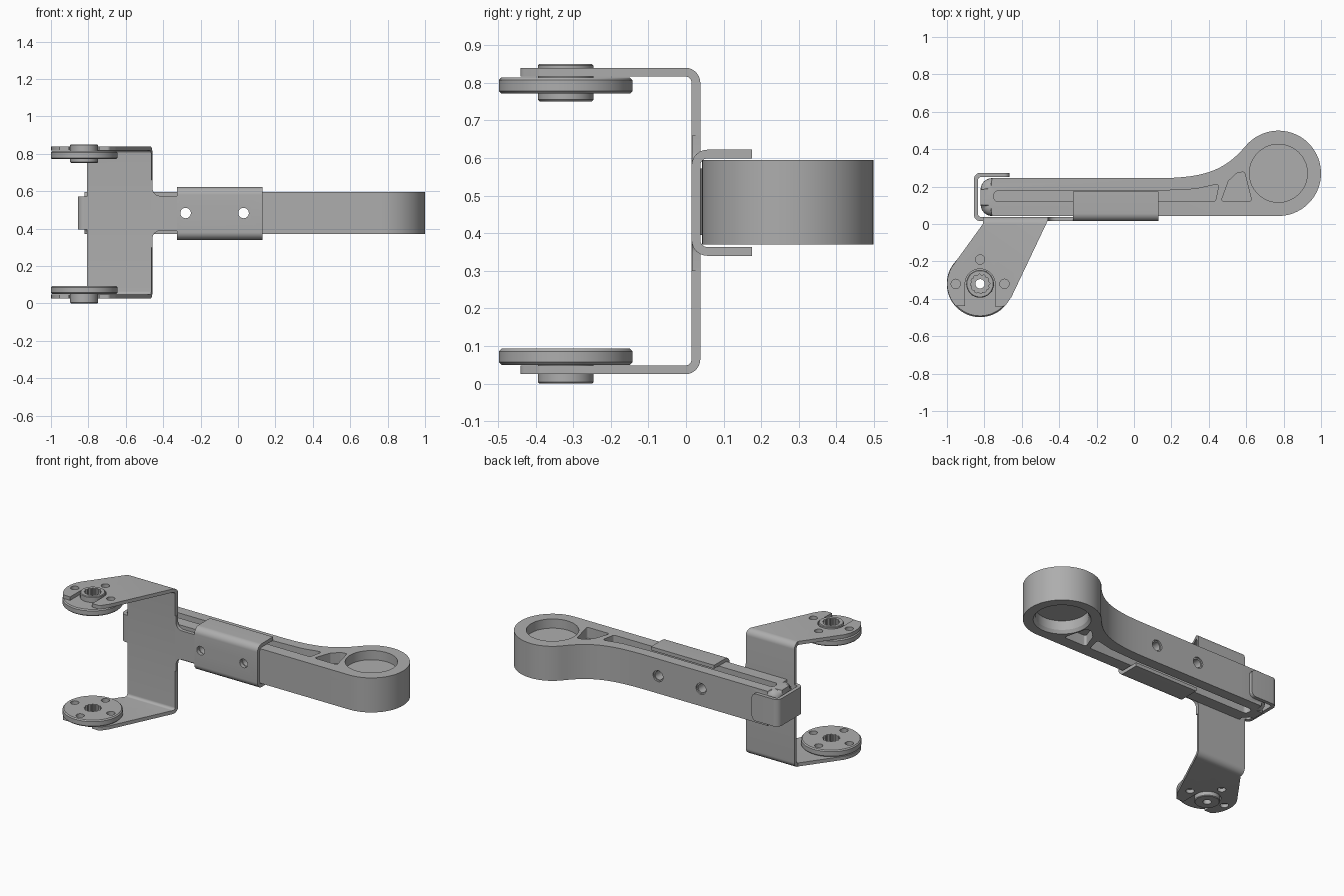
import bpy, bmesh
from math import cos, sin, pi, radians, tan
from mathutils import Vector
from mathutils.geometry import interpolate_bezier

cube = bpy.data.objects.get("Cube")
if cube:
    bpy.data.objects.remove(cube, do_unlink=True)

grey = bpy.data.materials.new("plain grey")
grey.use_nodes = True
grey.diffuse_color = (0.42, 0.42, 0.42, 1)
grey.node_tree.nodes["Principled BSDF"].inputs["Base Color"].default_value = (0.42, 0.42, 0.42, 1)
parts = []


# ---- helpers ----
def arc(cx, cy, r, a0=0, a1=360, n=32):
    """Points on an arc; a full circle leaves out the repeated end point."""
    last = n if abs(a1 - a0) == 360 else n + 1
    angles = [radians(a0 + (a1 - a0) * i / n) for i in range(last)]
    return [(cx + r * cos(a), cy + r * sin(a)) for a in angles]


def rounded(points, r, closed=True, n=6):
    """Round the corners of a 2D outline; a third value sets a corner's own radius."""
    out = []
    for i, p in enumerate(points):
        v = Vector(p[:2])
        rad = p[2] if len(p) > 2 else r
        if rad == 0 or (not closed and i in (0, len(points) - 1)):
            out.append(tuple(v))
            continue
        a = (Vector(points[i - 1][:2]) - v).normalized()
        b = (Vector(points[(i + 1) % len(points)][:2]) - v).normalized()
        half = a.angle(b) / 2
        start, end = v + a * rad / tan(half), v + b * rad / tan(half)
        centre = v + (a + b).normalized() * rad / sin(half)
        for k in range(n + 1):
            d = start.lerp(end, k / n) - centre
            out.append(tuple(centre + d.normalized() * rad))
    return out


def ribbon(path, thickness, r):
    """Outline of bent sheet metal following a centre path."""
    pts = [Vector(p) for p in rounded(path, r, closed=False)]
    left, right = [], []
    for i, p in enumerate(pts):
        d0 = (p - pts[i - 1]).normalized() if i else (pts[1] - p).normalized()
        d1 = (pts[i + 1] - p).normalized() if i < len(pts) - 1 else d0
        d = (d0 + d1).normalized()
        side = Vector((-d.y, d.x)) * thickness / 2 / d.dot(d0)
        left.append(tuple(p + side))
        right.append(tuple(p - side))
    return left + right[::-1]


def finish(name, bm):
    bmesh.ops.recalc_face_normals(bm, faces=bm.faces)
    mesh = bpy.data.meshes.new(name)
    bm.to_mesh(mesh)
    bm.free()
    mesh.materials.append(grey)
    obj = bpy.data.objects.new(name, mesh)
    bpy.context.collection.objects.link(obj)
    return obj


def prism(name, outline, axis, lo, hi, bevel=0, pick=None, top_outline=None, segments=5):
    """Extrude an outline along an axis, optionally bevelling picked edges."""
    place = {"x": lambda u, v, w: (w, u, v), "y": lambda u, v, w: (u, w, v),
             "z": lambda u, v, w: (u, v, w)}[axis]
    bm = bmesh.new()
    a = [bm.verts.new(place(u, v, lo)) for u, v in outline]
    b = [bm.verts.new(place(u, v, hi)) for u, v in (top_outline or outline)]
    bm.faces.new(a)
    bm.faces.new(b)
    for i in range(len(a)):
        j = (i + 1) % len(a)
        bm.faces.new((a[i], a[j], b[j], b[i]))
    if bevel:
        edges = [e for e in bm.edges if pick(e.verts[0].co, e.verts[1].co)]
        bmesh.ops.bevel(bm, geom=edges, offset=bevel, segments=segments, profile=0.5,
                        affect="EDGES", clamp_overlap=True)
    return finish(name, bm)


def lathe(name, profile, cx, cy, n=64):
    """Revolve a closed (radius, height) profile round a vertical axis."""
    bm = bmesh.new()
    rings = [[bm.verts.new((x, y, z)) for x, y in arc(cx, cy, r, n=n)] for r, z in profile]
    for i, ring in enumerate(rings):
        prev = rings[i - 1]
        for k in range(n):
            m = (k + 1) % n
            bm.faces.new((prev[k], prev[m], ring[m], ring[k]))
    return finish(name, bm)


def boolean(obj, cutters, operation="DIFFERENCE"):
    for cutter in cutters:
        mod = obj.modifiers.new("cut", "BOOLEAN")
        mod.operation, mod.solver, mod.object = operation, "EXACT", cutter
        bpy.context.view_layer.objects.active = obj
        bpy.ops.object.modifier_apply(modifier=mod.name)
        bpy.data.objects.remove(cutter, do_unlink=True)


def bolt_holes(lo, hi, radius=0.028):
    return [prism("cutter", arc(x, 0.483, radius, n=24), "y", lo, hi) for x in (-0.28, 0.03)]


# ---- handle arm with a round end ----
ZL, ZH = 0.37, 0.595
RX, RY, RR = 0.772, 0.271, 0.228
ring = arc(RX, RY, RR, 140, -90, 44)
neck = interpolate_bezier(Vector((0.12, 0.245)), Vector((0.38, 0.245)),
                          Vector((0.486, 0.287)), Vector(ring[0]), 16)
left_end = rounded([(-0.6, 0.043, 0), (-0.82, 0.043), (-0.82, 0.245), (-0.6, 0.245, 0)], 0.06)
outline = left_end + [(p.x, p.y) for p in neck[:-1]] + ring
arm = prism("handle_arm", outline, "z", ZL, ZH, 0.045, lambda p, q: abs(p.z - q.z) < 1e-5)

slot = rounded([(-0.75, 0.12), (0.435, 0.12, 0.012), (0.455, 0.215, 0.012),
                (0.33, 0.187, 0), (0.12, 0.177, 0), (-0.75, 0.177)], 0.024)
window = rounded([(0.465, 0.12), (0.63, 0.12), (0.59, 0.28), (0.55, 0.272), (0.505, 0.23)], 0.012)
cuts = []
for shape in (slot, window):
    for lo, hi in ((ZL - 0.02, ZL + 0.07), (ZH - 0.07, ZH + 0.02)):
        cuts.append(prism("cutter", shape, "z", lo, hi))
well = arc(RX, RY, 0.155, n=56)
cuts.append(prism("cutter", well, "z", ZH - 0.06, ZH + 0.02))
cuts.append(prism("cutter", well, "z", ZL - 0.02, ZL + 0.08))
cuts.append(prism("cutter", arc(RX, RY, 0.175, n=56), "z", ZL - 0.01, ZL + 0.02, top_outline=well))
cuts += bolt_holes(-0.1, 0.4) + bolt_holes(0.235, 0.41, 0.036)
boolean(arm, cuts)
parts.append(arm)

# ---- main bracket: bent sheet trimmed to the plan shape ----
HX, HY = -0.823, -0.32
T = 0.023
section = ribbon([(-0.6, 0.8285), (0.0265, 0.8285), (0.0265, 0.0365), (-0.6, 0.0365)], T, 0.028)
bracket = prism("main_bracket", section, "x", -1.1, -0.4)
plan = [(-0.457, 0.06), (-0.808, 0.06), (-0.808, 0.0)] + arc(HX, HY, 0.176, 149, 222, 14)
plan += rounded([(-0.84, -0.44, 0), (-0.69, -0.44), (-0.655, -0.39), (-0.465, 0.01, 0),
                 (-0.457, 0.04, 0)], 0.02)
boolean(bracket, [prism("cutter", plan, "z", -0.2, 1.1)], "INTERSECT")
fork = arc(HX, HY, 0.08, 0, 180, 20) + [(HX - 0.08, -0.7), (HX + 0.08, -0.7)]
screw_spots = [(HX - 0.13, HY), (HX + 0.13, HY), (HX, HY + 0.13), (HX, HY - 0.13)]
cuts = [prism("cutter", fork, "z", -0.2, 1.1)]
cuts += [prism("cutter", arc(x, y, 0.025, n=20), "z", -0.2, 1.1) for x, y in screw_spots[:3]]
boolean(bracket, cuts)
parts.append(bracket)

# ---- bridge between bracket and clamp ----
bridge = rounded([(-0.48, 0.66, 0), (-0.457, 0.66, 0), (-0.457, 0.575), (-0.31, 0.575, 0),
                  (-0.31, 0.388, 0), (-0.457, 0.388), (-0.457, 0.3, 0), (-0.48, 0.3, 0)], 0.04)
parts.append(prism("bridge_plate", bridge, "y", 0.0155, 0.0375))

# ---- clamp channel round the arm ----
channel = ribbon([(0.175, 0.6105), (0.0265, 0.6105), (0.0265, 0.3515), (0.175, 0.3515)], T, 0.03)
clamp = prism("clamp_channel", channel, "x", -0.325, 0.13)
boolean(clamp, bolt_holes(-0.1, 0.1))
parts.append(clamp)

# ---- end hook wrapped round the arm's tip ----
hook_path = ribbon([(-0.79, 0.0265), (-0.845, 0.0265), (-0.845, 0.2625), (-0.665, 0.2625)], T, 0.025)
parts.append(prism("end_hook", hook_path, "z", 0.395, 0.572, 0.03,
                   lambda p, q: min(p.x, q.x) > -0.67 and abs(p.z - q.z) < 1e-5
                   and abs(p.y - q.y) > 0.01))


# ---- round servo plates with toothed sockets ----
def round_plate(name, z0, z1, hub_low, hub_high, socket_floor, spots):
    e = 0.007
    profile = [(0.025, hub_low), (0.07, hub_low), (0.074, hub_low + 0.004), (0.074, z0),
               (0.178 - e, z0), (0.178, z0 + e), (0.178, z1 - e), (0.178 - e, z1)]
    if hub_high > z1:
        profile += [(0.074, z1), (0.074, hub_high - 0.004), (0.07, hub_high)]
    profile.append((0.025, hub_high))
    plate = lathe(name, profile, HX, HY)
    teeth = []
    for i in range(48):
        r, a = (0.052 if i % 4 < 2 else 0.046), 2 * pi * i / 48
        teeth.append((HX + r * cos(a), HY + r * sin(a)))
    tools = [prism("cutter", teeth, "z", socket_floor, hub_high + 0.02)]
    tools += [prism("cutter", arc(x, y, 0.025, n=20), "z", z0 + 0.006, z1 + 0.02) for x, y in spots]
    boolean(plate, tools)
    parts.append(plate)


round_plate("upper_round_plate", 0.771, 0.814, 0.751, 0.85, 0.8, screw_spots[:3])
round_plate("lower_round_plate", 0.05, 0.093, 0.0, 0.093, 0.035, screw_spots)

# ---- smooth shading with crisp edges ----
bpy.ops.object.select_all(action="DESELECT")
for obj in parts:
    obj.select_set(True)
bpy.context.view_layer.objects.active = arm
bpy.ops.object.shade_smooth_by_angle(angle=radians(30))
